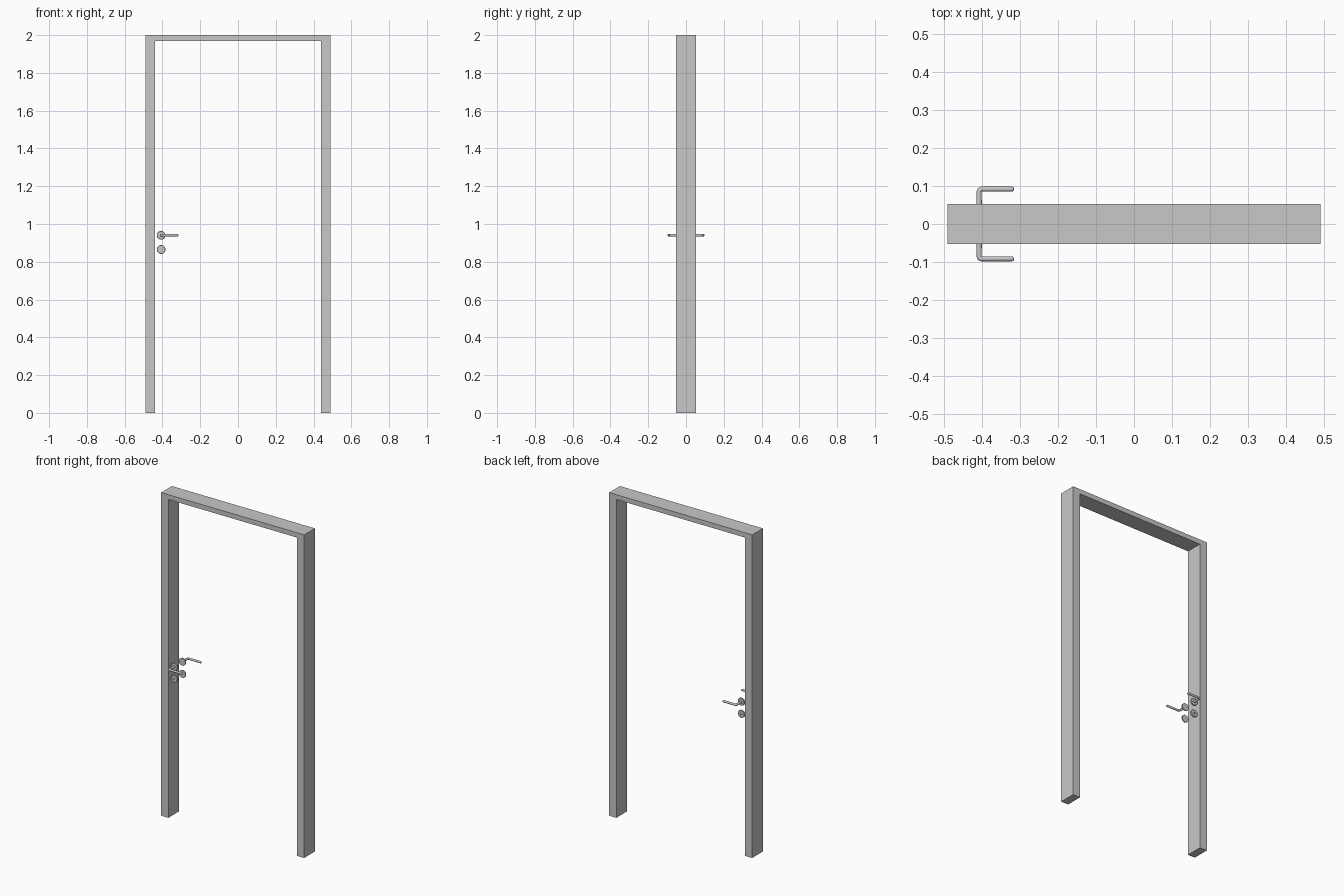
import bpy, bmesh, math
from mathutils import Vector, Matrix

if "Cube" in bpy.data.objects:
    bpy.data.objects.remove(bpy.data.objects["Cube"])


def material(name, value):
    m = bpy.data.materials.new(name)
    m.diffuse_color = (value, value, value, 1)
    m.use_nodes = True
    m.node_tree.nodes["Principled BSDF"].inputs["Base Color"].default_value = m.diffuse_color
    return m


GREY = material("light grey", 0.58)


def finish(name, bm, smooth=False):
    bmesh.ops.recalc_face_normals(bm, faces=bm.faces)
    mesh = bpy.data.meshes.new(name)
    bm.to_mesh(mesh)
    bm.free()
    mesh.materials.append(GREY)
    ob = bpy.data.objects.new(name, mesh)
    bpy.context.collection.objects.link(ob)
    if smooth:
        bpy.ops.object.select_all(action='DESELECT')
        ob.select_set(True)
        bpy.context.view_layer.objects.active = ob
        bpy.ops.object.shade_smooth_by_angle(angle=math.radians(35))
    return ob


def lathe(name, profile, x, z, side, steps=32):
    """Spin (radius, distance from wall centre) points about a y axis."""
    bm = bmesh.new()
    verts = [bm.verts.new((x + r, side * d, z)) for r, d in profile]
    edges = [bm.edges.new(p) for p in zip(verts, verts[1:])]
    bmesh.ops.spin(bm, geom=verts + edges, cent=(x, 0, z), axis=(0, 1, 0),
                   angle=2 * math.pi, steps=steps)
    bmesh.ops.remove_doubles(bm, verts=bm.verts, dist=1e-5)
    return finish(name, bm, True)


def tube(name, path, radii, steps=16):
    """Sweep a circle along a path lying in a horizontal plane."""
    bm = bmesh.new()
    rings = []
    for i, (p, r) in enumerate(zip(path, radii)):
        a, b = path[max(i - 1, 0)], path[min(i + 1, len(path) - 1)]
        t = (b - a).normalized()
        u, w = t.cross(Vector((0, 0, 1))), Vector((0, 0, 1))
        rings.append([bm.verts.new(p + r * (u * math.cos(k) + w * math.sin(k)))
                      for k in (2 * math.pi * j / steps for j in range(steps))])
    for a, b in zip(rings, rings[1:]):
        for j in range(steps):
            k = (j + 1) % steps
            bm.faces.new((a[j], a[k], b[k], b[j]))
    bm.faces.new(rings[0])
    bm.faces.new(rings[-1])
    return finish(name, bm, True)


# Door frame: U-shaped outline extruded through the wall
W, IN, TOP, HEAD, D = 0.49, 0.44, 2.0, 1.97, 0.0525
bm = bmesh.new()
outline = [(-W, 0), (-IN, 0), (-IN, HEAD), (IN, HEAD),
           (IN, 0), (W, 0), (W, TOP), (-W, TOP)]
face = bm.faces.new([bm.verts.new((x, -D, z)) for x, z in outline])
ext = bmesh.ops.extrude_face_region(bm, geom=[face])
bmesh.ops.translate(bm, vec=(0, 2 * D, 0),
                    verts=[v for v in ext["geom"] if isinstance(v, bmesh.types.BMVert)])
finish("door_frame", bm)

# Door furniture on both faces
HX, HZ, KZ, REACH, R = -0.407, 0.94, 0.865, 0.0915, 0.0065
for side, label in ((-1, "front"), (1, "back")):
    # Lever handle: neck, rounded elbow, grip with rounded tip
    c = 0.006
    elbow = [(HX + c - c * math.cos(a), REACH - c + c * math.sin(a))
             for a in (math.pi / 2 * i / 5 for i in range(6))]
    pts = [(HX, 0.036)] + elbow + [(-0.321, REACH), (-0.317, REACH), (-0.315, REACH)]
    radii = [R + 0.001] + [R] * 7 + [R * 0.8, R * 0.4]
    tube(label + "_lever", [Vector((x, side * y, HZ)) for x, y in pts], radii)
    # Handle rosette
    lathe(label + "_handle_rosette",
          [(0, 0.035), (0.023, 0.035), (0.023, 0.042), (0.021, 0.044), (0, 0.044)],
          HX, HZ, side)
    # Key rosette with a recessed centre
    lathe(label + "_key_rosette",
          [(0, 0.035), (0.023, 0.035), (0.023, 0.042), (0.021, 0.044),
           (0.006, 0.044), (0.006, 0.038), (0, 0.038)],
          HX, KZ, side)
